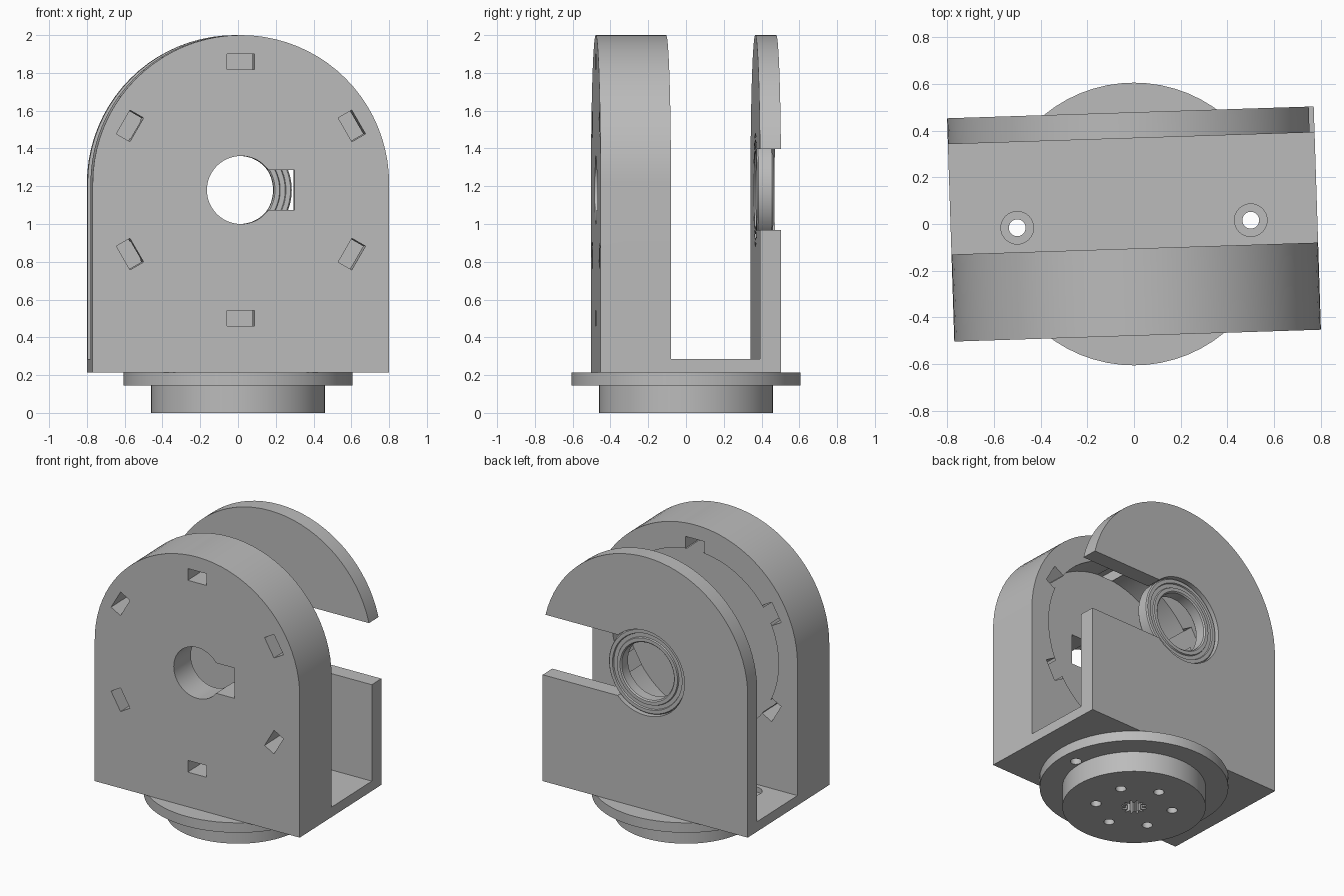
import bpy, bmesh
from math import sin, cos, pi, radians
from mathutils import Matrix

if "Cube" in bpy.data.objects:
    bpy.data.objects.remove(bpy.data.objects["Cube"])

grey = bpy.data.materials.new("plain grey")
grey.use_nodes = True
grey.diffuse_color = (0.5, 0.5, 0.5, 1)
grey.node_tree.nodes["Principled BSDF"].inputs["Base Color"].default_value = (0.5, 0.5, 0.5, 1)

TILT = radians(1.85)       # bracket is turned slightly on its base
AXIS_Z = 1.18              # height of the shaft axis
WIDTH, FRONT, BACK = 0.785, -0.478, 0.478
GAP_FRONT, GAP_BACK = -0.105, 0.367
FLANGE_Z, BRACKET_Z, FLOOR_Z = 0.145, 0.215, 0.285


def prism(name, outline, start, end, along_y=False):
    """Extrude a 2D outline along z, or along y when it is drawn in x and z."""
    bm = bmesh.new()
    place = (lambda p, d: (p[0], d, p[1])) if along_y else (lambda p, d: (p[0], p[1], d))
    face = bm.faces.new([bm.verts.new(place(p, start)) for p in outline])
    grown = bmesh.ops.extrude_face_region(bm, geom=[face])["geom"]
    shift = (0, end - start, 0) if along_y else (0, 0, end - start)
    bmesh.ops.translate(bm, vec=shift, verts=[v for v in grown if isinstance(v, bmesh.types.BMVert)])
    bmesh.ops.recalc_face_normals(bm, faces=bm.faces)
    mesh = bpy.data.meshes.new(name)
    bm.to_mesh(mesh)
    bm.free()
    mesh.materials.append(grey)
    ob = bpy.data.objects.new(name, mesh)
    bpy.context.collection.objects.link(ob)
    return ob


def circle(r, x=0, y=0, n=64):
    return [(x + r * cos(2 * pi * i / n), y + r * sin(2 * pi * i / n)) for i in range(n)]


def rect(x0, x1, y0, y1):
    return [(x0, y0), (x1, y0), (x1, y1), (x0, y1)]


def cut(target, cutters):
    """Subtract every cutter in turn, then remove the cutters."""
    bpy.context.view_layer.objects.active = target
    for c in cutters:
        mod = target.modifiers.new("cut", "BOOLEAN")
        mod.operation, mod.solver, mod.object = "DIFFERENCE", "EXACT", c
        bpy.ops.object.modifier_apply(modifier=mod.name)
        bpy.data.objects.remove(c)


def finish(ob, turn=0):
    ob.data.transform(Matrix.Rotation(turn, 4, "Z"))
    bpy.ops.object.select_all(action="DESELECT")
    ob.select_set(True)
    bpy.context.view_layer.objects.active = ob
    bpy.ops.object.shade_smooth_by_angle(angle=radians(30))


# Arched bracket
arch = [(-WIDTH, BRACKET_Z), (WIDTH, BRACKET_Z)]
arch += [(WIDTH * cos(pi * i / 40), 2 - WIDTH + WIDTH * sin(pi * i / 40)) for i in range(41)]
bracket = prism("bracket", arch, FRONT, BACK, True)
cutters = [
    prism("gap", rect(-1, 1, FLOOR_Z, 3), GAP_FRONT, GAP_BACK, True),
    # round pocket inside the front wall, leaving a thick plate
    prism("pocket", circle(0.64, 0, AXIS_Z), -0.278, 0, True),
    # shaft hole with keyway
    prism("shaft_hole", circle(0.18, 0, AXIS_Z), -1, 0, True),
    prism("keyway", rect(0.1, 0.285, AXIS_Z - 0.107, AXIS_Z + 0.107), -1, 0, True),
    # bearing seat and open slot in the back wall
    prism("bearing_seat", circle(0.3, 0, AXIS_Z), 0.2, 1, True),
    prism("side_slot", rect(0, 1, AXIS_Z - 0.213, AXIS_Z + 0.217), 0.2, 1, True),
]
# six notches round the pocket
for i in range(6):
    a = radians(90 + 60 * i)
    u, v = (cos(a), sin(a)), (-sin(a), cos(a))
    corners = [(r * u[0] + t * v[0], AXIS_Z + r * u[1] + t * v[1])
               for r, t in rect(0.637, 0.72, -0.0725, 0.0725)]
    cutters.append(prism("notch", corners, -1, 0, True))
# screw holes through the floor
for side in (-1, 1):
    cutters.append(prism("screw_hole", circle(0.036, side * 0.5, 0, 32), 0, 0.4))
    cutters.append(prism("screw_sink", circle(0.07, side * 0.5, 0, 32), 0.25, 0.4))
cut(bracket, cutters)
finish(bracket, TILT)

# Bearing: a stepped ring profile spun round the shaft axis
profile = [(0.2, 0.375), (0.2, 0.447), (0.208, 0.455), (0.232, 0.455), (0.236, 0.445),
           (0.262, 0.445), (0.266, 0.455), (0.29, 0.455), (0.297, 0.447), (0.297, 0.375),
           (0.29, 0.367), (0.266, 0.367), (0.262, 0.377), (0.236, 0.377), (0.232, 0.367),
           (0.208, 0.367)]
bm = bmesh.new()
ring = [bm.verts.new((r, y, AXIS_Z)) for r, y in profile]
edges = [bm.edges.new((ring[i - 1], ring[i])) for i in range(len(ring))]
bmesh.ops.spin(bm, geom=ring + edges, cent=(0, 0, AXIS_Z), axis=(0, 1, 0),
               angle=2 * pi, steps=64, use_merge=True)
bmesh.ops.remove_doubles(bm, verts=bm.verts, dist=0.0001)
bmesh.ops.recalc_face_normals(bm, faces=bm.faces)
mesh = bpy.data.meshes.new("bearing")
bm.to_mesh(mesh)
bm.free()
mesh.materials.append(grey)
bearing = bpy.data.objects.new("bearing", mesh)
bpy.context.collection.objects.link(bearing)
finish(bearing, TILT)

# Base flange with the two screw holes
flange = prism("base_flange", circle(0.605), FLANGE_Z, BRACKET_Z)
cut(flange, [prism("screw_hole", circle(0.036, s * 0.5 * cos(TILT), s * 0.5 * sin(TILT), 32), 0, 0.4)
             for s in (-1, 1)])
finish(flange)

# Base hub with six bolt holes and a splined socket
hub = prism("base_hub", circle(0.46), 0, FLANGE_Z)
spline = [((0.08 if i % 4 < 2 else 0.05) * cos(2 * pi * i / 48),
           (0.08 if i % 4 < 2 else 0.05) * sin(2 * pi * i / 48)) for i in range(48)]
holes = [prism("socket", spline, -0.1, 0.1)]
for i in range(6):
    a = radians(30 + 60 * i)
    holes.append(prism("bolt_hole", circle(0.034, 0.248 * cos(a), 0.248 * sin(a), 24), -0.1, 0.1))
cut(hub, holes)
finish(hub)
